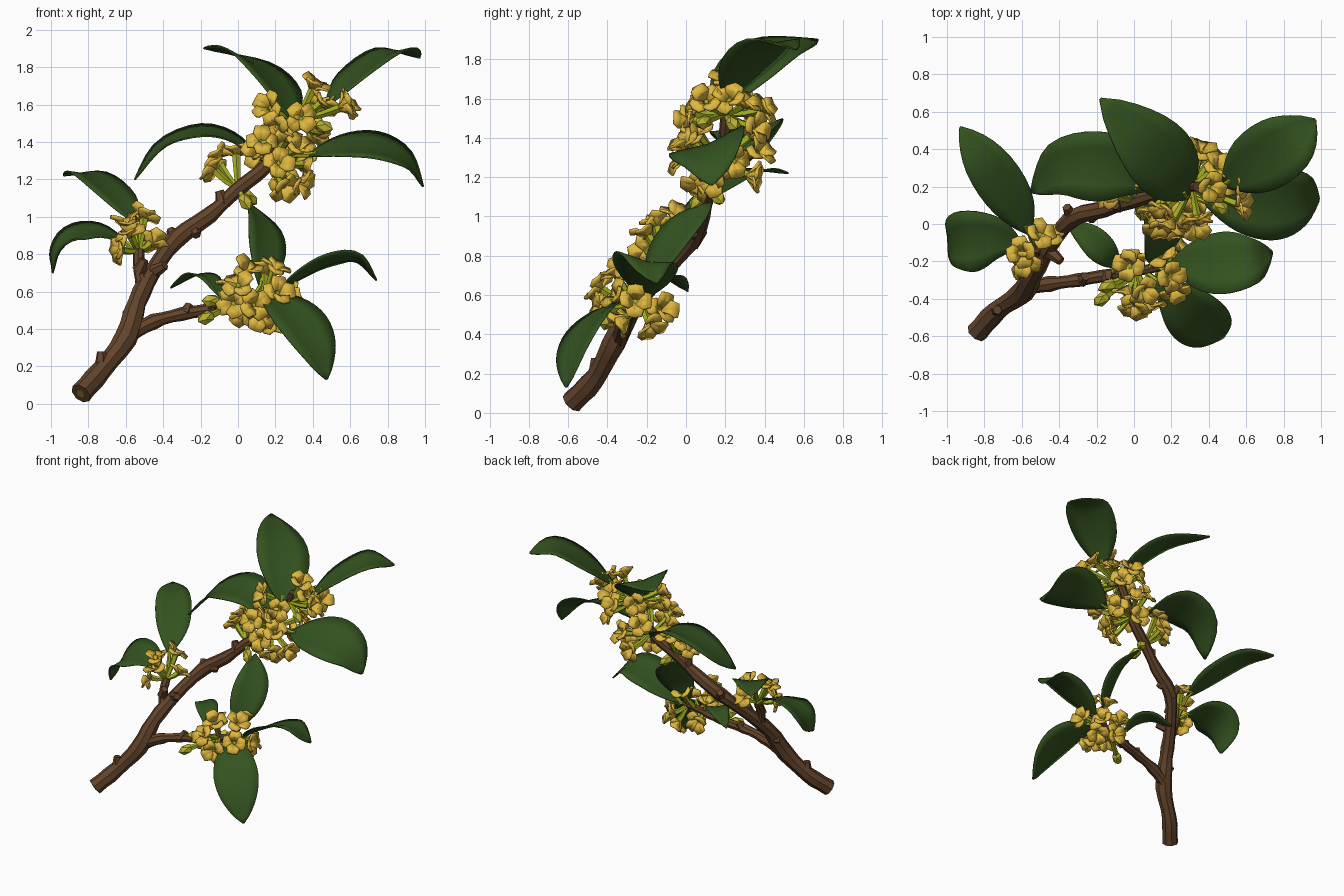
import bpy, bmesh, math, random
from mathutils import Vector, Matrix

random.seed(4)
cube = bpy.data.objects.get("Cube")
if cube:
    bpy.data.objects.remove(cube)


def material(name, r, g, b):
    m = bpy.data.materials.new(name)
    m.use_nodes = True
    m.diffuse_color = (r, g, b, 1)
    bsdf = m.node_tree.nodes["Principled BSDF"]
    bsdf.inputs["Base Color"].default_value = (r, g, b, 1)
    bsdf.inputs["Roughness"].default_value = 0.8
    return m


BARK = material("brown bark", 0.125, 0.058, 0.024)
PITH = material("olive cut wood", 0.27, 0.19, 0.04)
LEAF = material("dark green leaf", 0.034, 0.085, 0.014)
PETAL = material("golden petal", 0.74, 0.48, 0.05)
STALK = material("lime stalk", 0.36, 0.42, 0.016)
BUD = material("yellow green bud", 0.5, 0.45, 0.03)


def finish(name, bm, mat, thickness=0, smooth=None):
    mesh = bpy.data.meshes.new(name)
    bmesh.ops.recalc_face_normals(bm, faces=bm.faces)
    bm.to_mesh(mesh)
    bm.free()
    ob = bpy.data.objects.new(name, mesh)
    bpy.context.scene.collection.objects.link(ob)
    mesh.materials.append(mat)
    if smooth:
        bpy.ops.object.select_all(action='DESELECT')
        bpy.context.view_layer.objects.active = ob
        ob.select_set(True)
        bpy.ops.object.shade_smooth_by_angle(angle=math.radians(smooth))
        ob.select_set(False)
    if thickness:
        mod = ob.modifiers.new("thickness", 'SOLIDIFY')
        mod.thickness = thickness
        mod.offset = 0


def sample(points, steps):
    """Smooth curve through the points, as evenly numbered positions."""
    p = [Vector(q) for q in points]
    p = [p[0] * 2 - p[1]] + p + [p[-1] * 2 - p[-2]]
    out = []
    for i in range(1, len(p) - 2):
        a, b, c, d = p[i - 1:i + 3]
        for k in range(steps):
            t = k / steps
            out.append(0.5 * (2 * b + (c - a) * t + (2 * a - 5 * b + 4 * c - d) * t ** 2
                              + (3 * b - a - 3 * c + d) * t ** 3))
    return out + [p[-2]]


def tangent(path, i):
    return (path[min(i + 1, len(path) - 1)] - path[max(i - 1, 0)]).normalized()


def tube(bm, path, r0, r1, sides=6, rough=0.0):
    side = tangent(path, 0).orthogonal()
    rings = []
    for i, p in enumerate(path):
        t = tangent(path, i)
        side = (side - t * side.dot(t)).normalized()
        up = t.cross(side)
        r = r0 + (r1 - r0) * i / (len(path) - 1)
        r *= 1 + random.uniform(-rough, rough)
        ring = []
        for k in range(sides):
            a = math.tau * k / sides
            ring.append(bm.verts.new(p + r * (side * math.cos(a) + up * math.sin(a))))
        rings.append(ring)
    for a, b in zip(rings, rings[1:]):
        for k in range(sides):
            n = (k + 1) % sides
            bm.faces.new((a[k], a[n], b[n], b[k]))
    bm.faces.new(rings[-1])
    bm.faces.new(rings[0][::-1])


# Woody branches with stubby nodes
def branch(name, points, r0, r1, nubs):
    bm = bmesh.new()
    tube(bm, sample(points, 3), r0, r1, 8, 0.13)
    for start, end in nubs:
        tube(bm, [Vector(start), Vector(end)], 0.04, 0.024, 6)
    finish(name, bm, BARK, smooth=25)


branch("main_stem", [(-.84, -.58, .055), (-.73, -.46, .18), (-.6, -.37, .35), (-.54, -.27, .54),
                     (-.46, -.13, .7), (-.33, .03, .88), (-.15, .08, 1.01), (-.01, .12, 1.14),
                     (.15, .17, 1.27), (.25, .2, 1.42), (.34, .2, 1.6)], .064, .028,
       [((-.73, -.46, .19), (-.73, -.46, .28)), ((-.56, -.32, .45), (-.6, -.27, .49)),
        ((-.46, -.14, .7), (-.39, -.2, .74)), ((-.33, .03, .86), (-.36, .09, .93)),
        ((-.24, .06, .94), (-.22, .02, .9)), ((-.08, .1, 1.07), (-.1, .1, 1.14))])
branch("lower_twig", [(-.58, -.34, .37), (-.45, -.32, .44), (-.3, -.3, .48), (-.12, -.27, .51),
                      (.03, -.25, .55), (.18, -.22, .59)], .044, .024,
       [((-.28, -.3, .48), (-.26, -.28, .53)), ((-.14, -.27, .51), (-.14, -.31, .55))])
branch("left_twig", [(-.5, -.2, .6), (-.53, -.18, .71), (-.53, -.13, .82)], .036, .028,
       [((-.53, -.18, .71), (-.5, -.2, .77))])

# Pale centre on the cut end of the stem
disc = bmesh.new()
cut = Vector((-.84, -.58, .055))
along = Vector((.11, .12, .115)).normalized()
tube(disc, [cut - along * .006, cut + along * .004], .028, .028, 8)
finish("cut_centre", disc, PITH)


# Arched, pointed leaves on short stalks
def leaf(name, node, points, half, across=None):
    bm = bmesh.new()
    path = sample(points, 4)
    last = len(path) - 1
    rows = []
    for i, p in enumerate(path):
        u = 0.02 + 0.975 * i / last
        t = tangent(path, i)
        w = Vector(across) if across else t.cross(Vector((0, 0, 1)))
        w = (w - t * w.dot(t)).normalized()
        up = w.cross(t)
        if up.z < 0:
            up = -up
        reach = half * math.sin(math.pi * u ** 1.03) ** 0.8
        rows.append([bm.verts.new(p + w * reach * s + up * reach * (0.13 * abs(s) - 0.06))
                     for s in (-1, -0.55, 0, 0.55, 1)])
    for a, b in zip(rows, rows[1:]):
        for k in range(len(a) - 1):
            bm.faces.new((a[k], a[k + 1], b[k + 1], b[k]))
    finish(name, bm, LEAF, 0.008, 50)
    bm = bmesh.new()
    tube(bm, [Vector(node), path[0], path[1]], 0.016, 0.012)
    finish(name + "_stalk", bm, STALK)


leaf("top_left_leaf", (.3, .2, 1.5), [(.28, .14, 1.53), (.21, .27, 1.7), (.05, .45, 1.85), (-.18, .67, 1.9)],
     .195, (.74, .68, -.25))
leaf("top_right_leaf", (.34, .2, 1.58), [(.48, .21, 1.6), (.63, .31, 1.76), (.83, .44, 1.89), (.97, .56, 1.85)], .18)
leaf("middle_left_leaf", (.15, .17, 1.27), [(.1, .2, 1.3), (-.03, .28, 1.41), (-.2, .31, 1.45),
                                            (-.4, .29, 1.38), (-.55, .17, 1.2)], .19, (0, 1, .18))
leaf("middle_right_leaf", (.2, .18, 1.33), [(.38, .12, 1.33), (.55, .11, 1.37), (.74, .11, 1.37),
                                            (.9, .12, 1.3), (.99, .13, 1.16)], .205, (0, .94, .36))
leaf("left_upper_leaf", (-.53, -.13, .82), [(-.56, -.05, .98), (-.65, .12, 1.11), (-.8, .34, 1.23),
                                            (-.93, .52, 1.22)], .13)
leaf("left_lower_leaf", (-.53, -.13, .8), [(-.61, -.1, .87), (-.75, -.08, .92), (-.88, -.09, .9),
                                           (-.96, -.12, .82), (-.99, -.17, .7)], .17, (0, .95, .3))
leaf("upright_leaf", (.08, -.24, .56), [(.12, -.2, .63), (.15, -.13, .79), (.14, -.01, .95), (.06, .13, 1.07)],
     .125, (.78, .46, -.39))
leaf("twig_end_leaf", (.12, -.23, .57), [(.2, -.21, .59), (.33, -.21, .68), (.48, -.21, .755), (.63, -.19, .77),
                                         (.74, -.15, .66)], .17, (0, .94, -.2))
leaf("drooping_leaf", (.05, -.25, .55), [(.12, -.3, .58), (.24, -.41, .53), (.34, -.51, .43),
                                         (.42, -.58, .29), (.475, -.61, .13)], .16, (.75, .62, .25))
leaf("small_leaf", (-.12, -.27, .51), [(-.09, -.23, .57), (-.15, -.16, .67), (-.24, -.07, .69), (-.36, .01, .62)], .08)


# Four-petalled chunky blossoms and buds, each on a stalk from its node
def blossom(bm, pos, direction):
    jitter = Vector([random.uniform(-.3, .3) for axis in range(3)])
    frame = (Matrix.Translation(pos) @ (direction + jitter).to_track_quat('Z', 'Y').to_matrix().to_4x4()
             @ Matrix.Rotation(random.uniform(0, math.pi), 4, 'Z'))
    profile = [(.003, -.03, .014), (.045, .002, .048), (.088, .006, .036)]
    for k in range(4):
        turn = frame @ Matrix.Rotation(k * math.pi / 2, 4, 'Z') @ Matrix.Rotation(random.uniform(-.5, .4), 4, 'Y')
        rows = [[bm.verts.new(turn @ Vector((r - abs(s) * .006, s * w, z + abs(s) * w * 0.25))) for s in (-1, 0, 1)]
                for r, z, w in profile]
        for a, b in zip(rows, rows[1:]):
            for j in (0, 1):
                bm.faces.new((a[j], a[j + 1], b[j + 1], b[j]))


def cluster(name, node, flowers, buds=()):
    node = Vector(node)
    petals, stalks, bulbs = bmesh.new(), bmesh.new(), bmesh.new()
    for p in flowers:
        p = Vector(p)
        d = (p - node).normalized()
        blossom(petals, p, (d + Vector((0, 0, .25))).normalized())
        tube(stalks, sample([node, node.lerp(p, .5) - Vector((0, 0, .01)), p - d * .015], 2), .014, .024, 5)
    for p in buds:
        p = Vector(p)
        d = (p - node).normalized()
        tube(stalks, [node, p], .014, .022, 5)
        shape = (Matrix.Translation(p) @ d.to_track_quat('Z', 'Y').to_matrix().to_4x4()
                 @ Matrix.Diagonal((.038, .038, .06, 1)))
        bmesh.ops.create_icosphere(bulbs, subdivisions=1, radius=1, matrix=shape)
    finish(name + "_blossoms", petals, PETAL, 0.014, 25)
    finish(name + "_stalks", stalks, STALK)
    if buds:
        finish(name + "_buds", bulbs, BUD)
    else:
        bulbs.free()


cluster("crown", (.31, .2, 1.52),
        [(.41, .2, 1.7), (.57, .1, 1.59), (.16, .08, 1.59), (.34, .02, 1.53), (.46, .2, 1.62),
         (.2, .0, 1.48), (.36, .4, 1.55), (.45, .31, 1.58), (.58, .22, 1.6), (.22, .32, 1.56), (.42, .36, 1.45)],
        [(.46, .09, 1.48), (.42, .24, 1.47)])
cluster("upper", (.17, .17, 1.3),
        [(.25, .05, 1.15), (.34, .13, 1.18), (.33, -.01, 1.37), (.13, -.03, 1.41), (.22, -.04, 1.29),
         (.24, .34, 1.2), (.3, .38, 1.33), (.16, .34, 1.42), (.37, .25, 1.28), (.27, .06, 1.43), (.1, .06, 1.34)])
cluster("stem", (.0, .12, 1.15), [(-.12, .2, 1.32), (-.01, .25, 1.35), (-.14, .16, 1.26)],
        [(.04, .06, 1.08), (.06, .16, 1.1)])
cluster("left", (-.53, -.13, .82),
        [(-.5, -.05, 1.01), (-.6, -.15, .97), (-.64, -.21, .83), (-.46, -.06, .87), (-.58, -.2, .92)])
cluster("twig_front", (.02, -.26, .55),
        [(-.03, -.22, .65), (.05, -.36, .72), (0, -.45, .64), (-.03, -.36, .54), (.09, -.44, .53),
         (.03, -.18, .49)], [(-.17, -.4, .46), (-.14, -.33, .55)])
cluster("twig_end", (.14, -.23, .58),
        [(.2, -.28, .73), (.14, -.16, .71), (.22, -.36, .6), (.29, -.26, .57), (.2, -.18, .44), (.12, -.32, .47),
         (.21, -.12, .53)])
